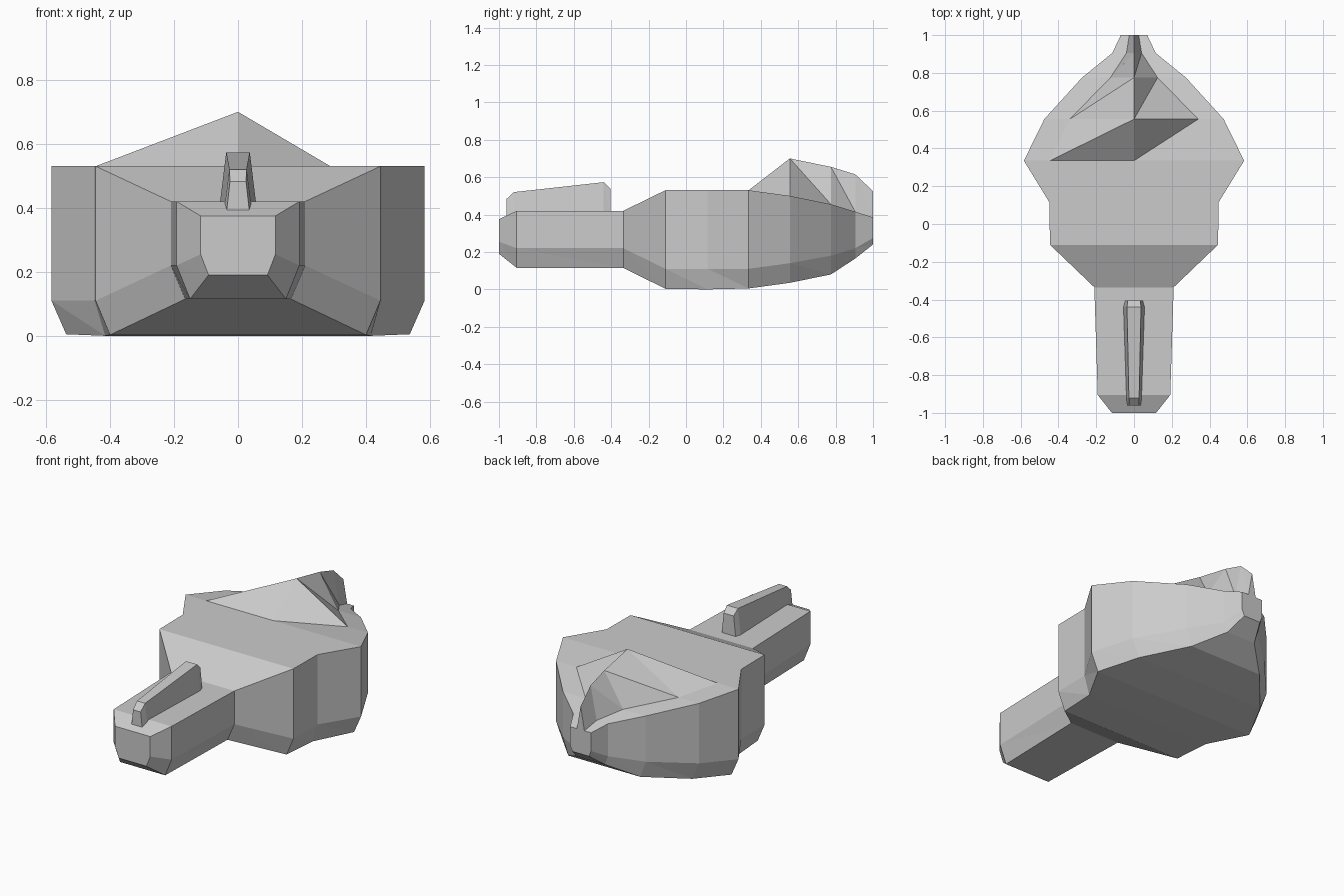
import bpy, bmesh


def loft(name, rings):
    """Skin closed rings with triangles and cap both ends."""
    bm = bmesh.new()
    vs = [[bm.verts.new(p) for p in ring] for ring in rings]
    n = len(vs[0])
    for a, b in zip(vs, vs[1:]):
        for i in range(n):
            j = (i + 1) % n
            bm.faces.new((a[i], a[j], b[i]))
            bm.faces.new((a[j], b[j], b[i]))
    bm.faces.new(vs[0])
    bm.faces.new(vs[-1])
    bmesh.ops.recalc_face_normals(bm, faces=bm.faces)
    mesh = bpy.data.meshes.new(name)
    bm.to_mesh(mesh)
    bm.free()
    obj = bpy.data.objects.new(name, mesh)
    bpy.context.collection.objects.link(obj)
    return obj


def hull_ring(y, bottom_w, bottom_z, w, bevel_z, top_z, inner_w, ridge_z):
    """Half section from the keel to the ridge, mirrored across x."""
    half = [(bottom_w, bottom_z), (w, bevel_z), (w, top_z), (inner_w, top_z)]
    pts = half + [(0, ridge_z)] + [(-x, z) for x, z in reversed(half)]
    return [(x, y, z) for x, z in pts]


# Hull with rim and central ridge at the rear
stations = [
    (-1.000, 0.092, 0.19, 0.117, 0.255, 0.375, 0.080, 0.375),
    (-0.905, 0.150, 0.115, 0.192, 0.22, 0.42, 0.130, 0.42),
    (-0.335, 0.165, 0.115, 0.210, 0.22, 0.42, 0.150, 0.42),
    (-0.110, 0.400, 0.003, 0.445, 0.11, 0.53, 0.340, 0.53),
    (0.115, 0.415, 0.000, 0.448, 0.11, 0.53, 0.340, 0.53),
    (0.335, 0.537, 0.005, 0.583, 0.11, 0.53, 0.445, 0.53),
    (0.555, 0.430, 0.035, 0.475, 0.14, 0.50, 0.340, 0.70),
    (0.775, 0.240, 0.080, 0.275, 0.18, 0.455, 0.125, 0.655),
    (0.905, 0.095, 0.165, 0.115, 0.22, 0.415, 0.040, 0.615),
    (1.000, 0.055, 0.24, 0.070, 0.275, 0.385, 0.025, 0.525),
]
loft("hull", [hull_ring(*s) for s in stations])

# Tapered fin on the nose: y, base half width, base z, top half width, top z
fin = [
    (-0.96, 0.036, 0.385, 0.025, 0.483),
    (-0.92, 0.043, 0.395, 0.027, 0.520),
    (-0.44, 0.057, 0.41, 0.037, 0.573),
    (-0.405, 0.047, 0.41, 0.033, 0.540),
]
loft("nose_fin", [[(b, y, z0), (t, y, z1), (-t, y, z1), (-b, y, z0)]
                  for y, b, z0, t, z1 in fin])
